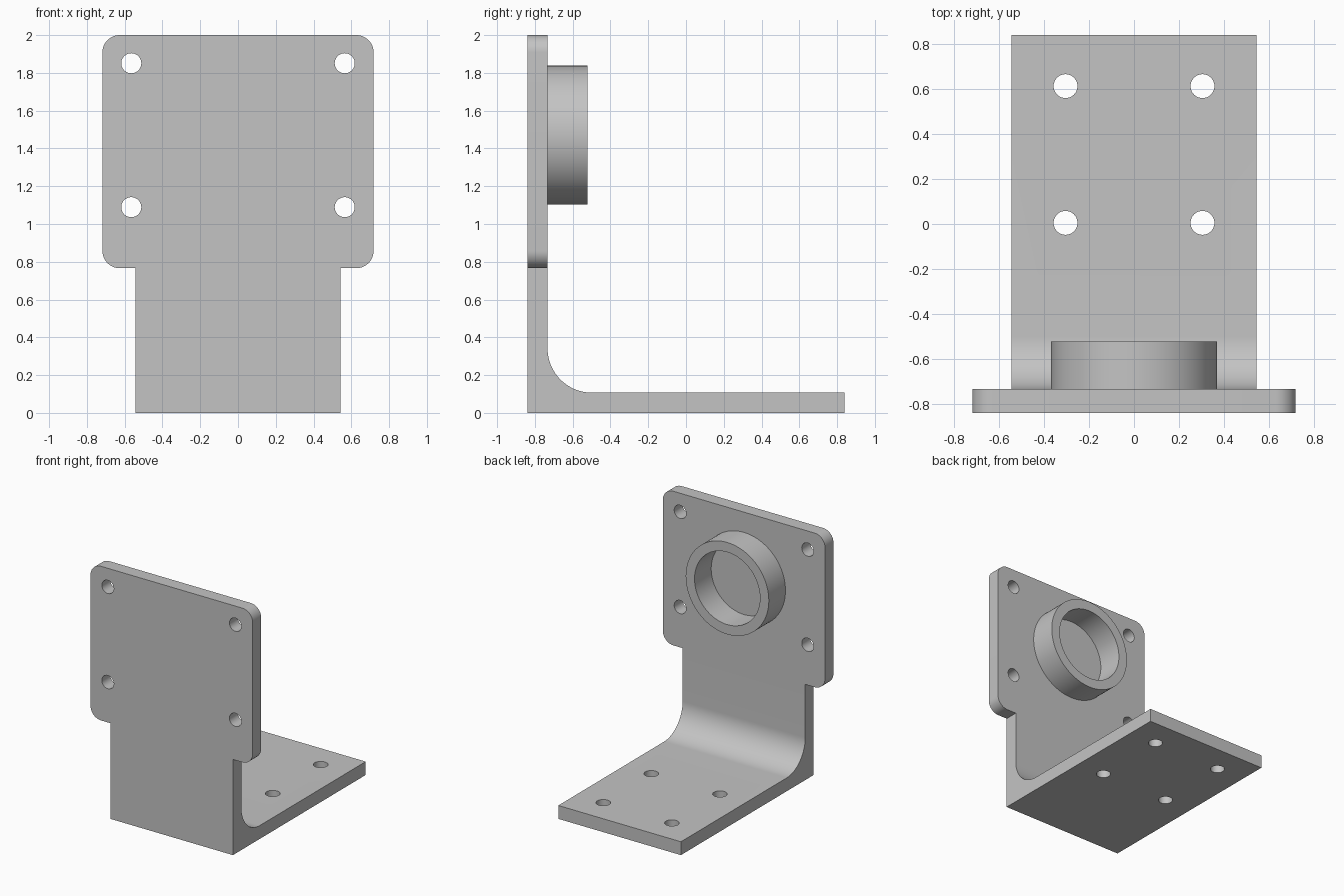
import bpy, bmesh
from math import sin, cos, pi, radians
from mathutils import Vector, Matrix

cube = bpy.data.objects.get("Cube")
if cube:
    bpy.data.objects.remove(cube, do_unlink=True)

# Main dimensions
HALF_LENGTH = 0.84
THICK = 0.107
INNER_Y = -HALF_LENGTH + THICK
PLATE_HALF, PLATE_LOW, PLATE_TOP = 0.718, 0.766, 2.0
PLATE_MID = 1.47
STEM_HALF = 0.543
HOLE_R = 0.053

metal = bpy.data.materials.new("grey metal")
metal.use_nodes = True
GREY = (0.55, 0.55, 0.55, 1)
metal.diffuse_color = GREY
metal.node_tree.nodes["Principled BSDF"].inputs["Base Color"].default_value = GREY


def arc(cx, cy, r, start, end, steps):
    """Points of an arc, angles in degrees."""
    angles = [radians(start + (end - start) * i / steps) for i in range(steps + 1)]
    return [(cx + r * cos(a), cy + r * sin(a)) for a in angles]


def make_object(name, bm):
    bmesh.ops.recalc_face_normals(bm, faces=bm.faces)
    mesh = bpy.data.meshes.new(name)
    bm.to_mesh(mesh)
    bm.free()
    mesh.materials.append(metal)
    obj = bpy.data.objects.new(name, mesh)
    bpy.context.collection.objects.link(obj)
    return obj


def extrude_outline(name, points, direction):
    """Solid made by pushing a closed outline along a direction."""
    bm = bmesh.new()
    face = bm.faces.new([bm.verts.new(p) for p in points])
    result = bmesh.ops.extrude_face_region(bm, geom=[face], use_keep_orig=True)
    verts = [g for g in result["geom"] if isinstance(g, bmesh.types.BMVert)]
    bmesh.ops.translate(bm, verts=verts, vec=direction)
    return make_object(name, bm)


def activate(obj):
    bpy.ops.object.select_all(action="DESELECT")
    obj.select_set(True)
    bpy.context.view_layer.objects.active = obj


def drill(obj, centres, rotation):
    """Cut round through-holes at the given centres."""
    bm = bmesh.new()
    for c in centres:
        bmesh.ops.create_cone(bm, cap_ends=True, segments=48, radius1=HOLE_R,
                              radius2=HOLE_R, depth=4 * THICK,
                              matrix=Matrix.Translation(c) @ rotation)
    cutter = make_object("hole_cutter", bm)
    cutter.hide_render = True
    mod = obj.modifiers.new("holes", "BOOLEAN")
    mod.operation, mod.solver, mod.object = "DIFFERENCE", "EXACT", cutter
    activate(obj)
    bpy.ops.object.modifier_apply(modifier=mod.name)
    bpy.data.objects.remove(cutter, do_unlink=True)


def smooth(obj):
    activate(obj)
    bpy.ops.object.shade_smooth_by_angle(angle=radians(30))


# L-shaped bracket: base and stem joined by an inside fillet
FILLET = 0.235
profile = [(-HALF_LENGTH, PLATE_LOW), (-HALF_LENGTH, 0), (HALF_LENGTH, 0), (HALF_LENGTH, THICK)]
profile += arc(INNER_Y + FILLET, THICK + FILLET, FILLET, 270, 180, 24)
profile.append((INNER_Y, PLATE_LOW))
bracket = extrude_outline("l_bracket", [(-STEM_HALF, y, z) for y, z in profile],
                          Vector((2 * STEM_HALF, 0, 0)))
drill(bracket, [Vector((sx * 0.304, y, THICK / 2)) for sx in (-1, 1) for y in (0.005, 0.612)],
      Matrix.Identity(4))
smooth(bracket)

# Mounting plate with rounded corners
CORNER = 0.092
outline = []
for cx, cz, start in ((1, PLATE_TOP - CORNER, 0), (-1, PLATE_TOP - CORNER, 90),
                      (-1, PLATE_LOW + CORNER, 180), (1, PLATE_LOW + CORNER, 270)):
    outline += arc(cx * (PLATE_HALF - CORNER), cz, CORNER, start, start + 90, 12)
plate = extrude_outline("mounting_plate", [(x, -HALF_LENGTH, z) for x, z in outline],
                        Vector((0, THICK, 0)))
drill(plate, [Vector((sx * 0.565, INNER_Y - THICK / 2, PLATE_MID + sz * 0.381))
              for sx in (-1, 1) for sz in (-1, 1)], Matrix.Rotation(pi / 2, 4, "X"))
smooth(plate)

# Raised collar on the back of the plate
OUTER_R, BORE_R, COLLAR_END = 0.368, 0.29, -0.522
bm = bmesh.new()
section = [(OUTER_R, INNER_Y - 0.02), (OUTER_R, COLLAR_END),
           (BORE_R, COLLAR_END), (BORE_R, INNER_Y - 0.02)]
verts = [bm.verts.new((r, y, PLATE_MID)) for r, y in section]
edges = [bm.edges.new((verts[i], verts[(i + 1) % 4])) for i in range(4)]
bmesh.ops.spin(bm, geom=verts + edges, cent=(0, 0, PLATE_MID), axis=(0, 1, 0),
               angle=2 * pi, steps=96)
bmesh.ops.remove_doubles(bm, verts=bm.verts, dist=0.0005)
smooth(make_object("collar", bm))
